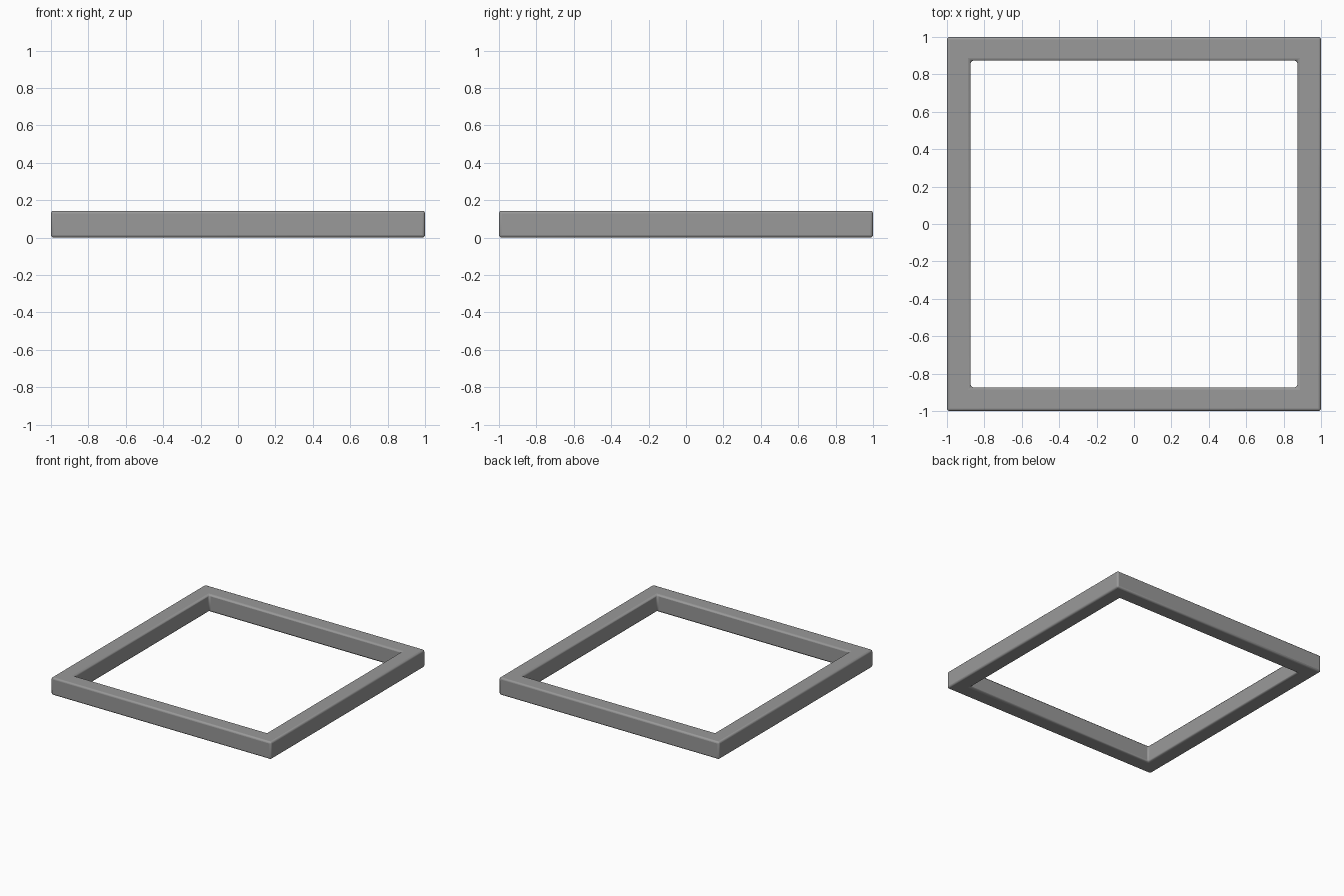
import bpy, bmesh

if "Cube" in bpy.data.objects:
    bpy.data.objects.remove(bpy.data.objects["Cube"])

OUTER, INNER, HEIGHT = 1.0, 0.873, 0.143


def square_loop(bm, half, z):
    return [bm.verts.new((sx * half, sy * half, z))
            for sx, sy in ((-1, -1), (1, -1), (1, 1), (-1, 1))]


# Square frame: four loops of corners swept around the bar's cross-section
bm = bmesh.new()
loops = [square_loop(bm, h, z) for h, z in
         ((OUTER, 0), (OUTER, HEIGHT), (INNER, HEIGHT), (INNER, 0))]
for k in range(4):
    a, b = loops[k], loops[(k + 1) % 4]
    for i in range(4):
        j = (i + 1) % 4
        bm.faces.new((a[i], a[j], b[j], b[i]))
bmesh.ops.recalc_face_normals(bm, faces=bm.faces)

mesh = bpy.data.meshes.new("square_frame")
bm.to_mesh(mesh)
bm.free()
frame = bpy.data.objects.new("square_frame", mesh)
bpy.context.collection.objects.link(frame)

# Dark grey finish
finish = bpy.data.materials.new("dark_grey")
finish.diffuse_color = (0.32, 0.32, 0.32, 1)
finish.use_nodes = True
finish.node_tree.nodes["Principled BSDF"].inputs["Base Color"].default_value = finish.diffuse_color
mesh.materials.append(finish)

# Softly rounded edges
bevel = frame.modifiers.new("rounded_edges", 'BEVEL')
bevel.width = 0.014
bevel.segments = 3
bevel.limit_method = 'ANGLE'

bpy.context.view_layer.objects.active = frame
frame.select_set(True)
bpy.ops.object.shade_smooth_by_angle()
